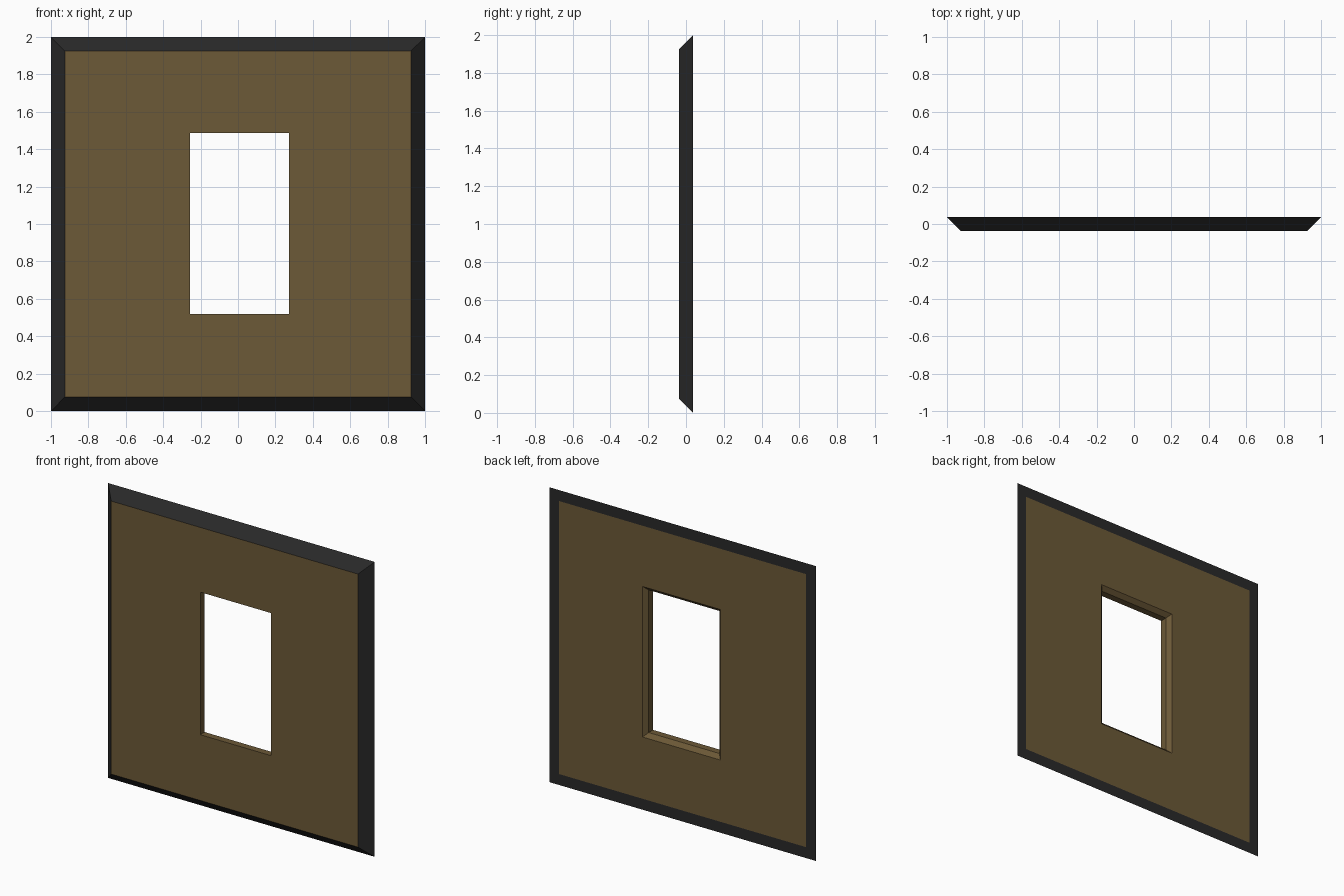
import bpy, bmesh

if "Cube" in bpy.data.objects:
    bpy.data.objects.remove(bpy.data.objects["Cube"])


def material(name, rgb):
    m = bpy.data.materials.new(name)
    m.diffuse_color = (*rgb, 1)
    m.use_nodes = True
    m.node_tree.nodes["Principled BSDF"].inputs["Base Color"].default_value = m.diffuse_color
    return m


BROWN, DARK = 0, 1
H = 0.037            # half thickness
C = 0.027            # chamfer round the back of the opening


def rect(grow, y, x0, x1, z0, z1):
    """Rectangular loop facing the front, grown outwards by a margin."""
    x0, x1, z0, z1 = x0 - grow, x1 + grow, z0 - grow, z1 + grow
    return [(x0, y, z0), (x1, y, z0), (x1, y, z1), (x0, y, z1)]


outer = (-1, 1, 0, 2)
hole = (-0.257, 0.273, 0.52, 1.487)

# Closed cross-section of the wall, swept round the opening:
# each loop carries the material of the strip that follows it
loops = [
    (rect(-2 * H, -H, *outer), DARK),     # sloped outer edge
    (rect(0, H, *outer), DARK),           # flat border on the back
    (rect(-2 * H, H, *outer), BROWN),     # back face
    (rect(C, H, *hole), BROWN),           # chamfer of the opening
    (rect(0, H - C, *hole), BROWN),       # straight reveal
    (rect(0, -H, *hole), BROWN),          # front face
]

bm = bmesh.new()
rings = [[bm.verts.new(p) for p in pts] for pts, _ in loops]
for i, (_, mat) in enumerate(loops):
    a, b = rings[i], rings[(i + 1) % len(rings)]
    for k in range(4):
        n = (k + 1) % 4
        f = bm.faces.new((a[k], a[n], b[n], b[k]))
        f.material_index = mat
bmesh.ops.recalc_face_normals(bm, faces=bm.faces)

mesh = bpy.data.meshes.new("window_wall")
bm.to_mesh(mesh)
bm.free()
mesh.materials.append(material("brown_wall", (0.15, 0.10, 0.038)))
mesh.materials.append(material("dark_edge", (0.022, 0.022, 0.022)))
wall = bpy.data.objects.new("window_wall", mesh)
bpy.context.collection.objects.link(wall)
